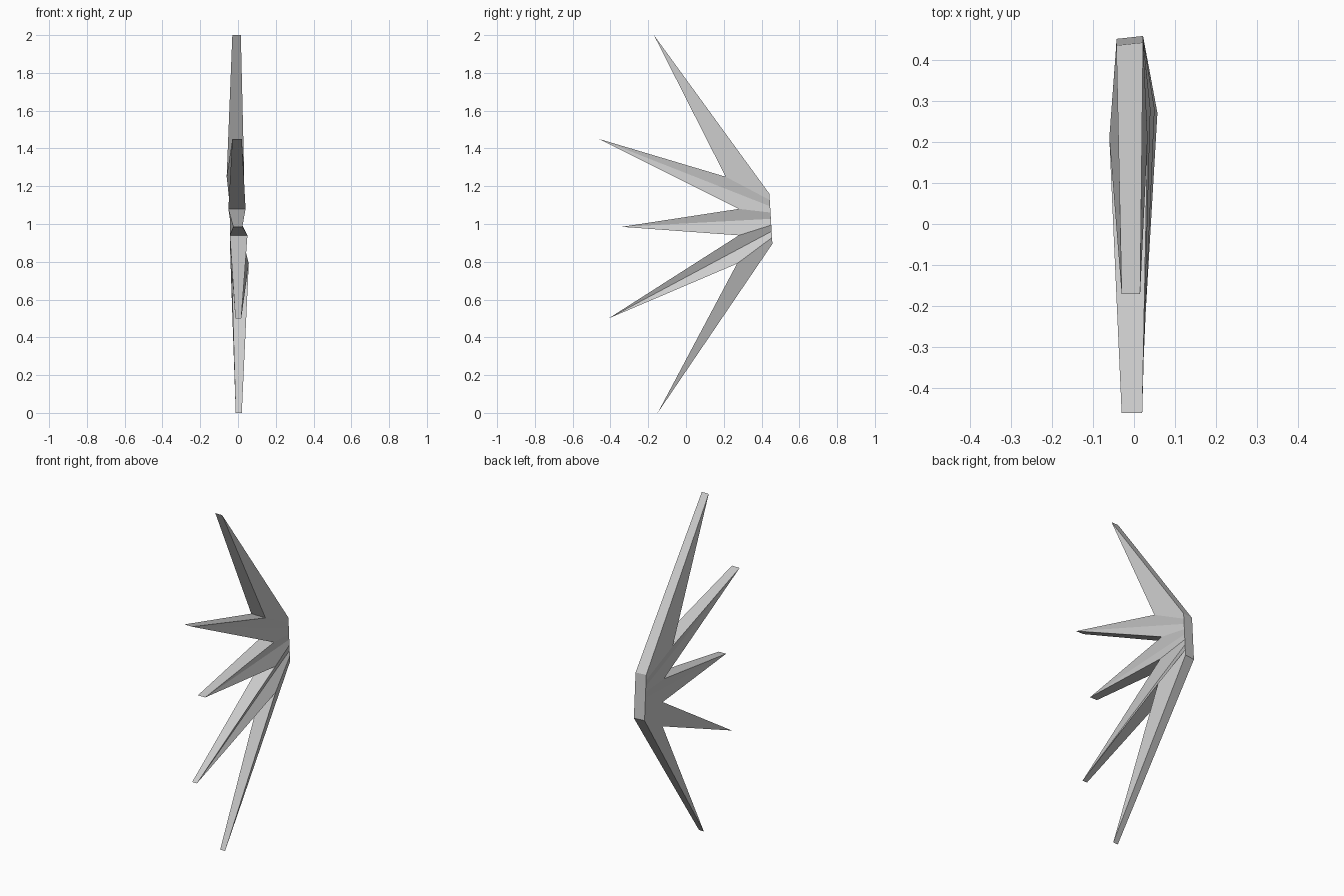
import bpy, bmesh

cube = bpy.data.objects.get("Cube")
if cube:
    bpy.data.objects.remove(cube, do_unlink=True)

grey = bpy.data.materials.new("light grey")
grey.use_nodes = True
colour = (0.6, 0.6, 0.6, 1)
grey.diffuse_color = colour
grey.node_tree.nodes["Principled BSDF"].inputs["Base Color"].default_value = colour

# Jagged front edge, tip and valley in turn: y, z, x of one side, x of the other
front = [
    (-0.17, 2.0, -0.03, 0.015),
    (0.21, 1.25, -0.06, 0.033),
    (-0.46, 1.45, -0.03, 0.02),
    (0.28, 1.08, -0.051, 0.04),
    (-0.34, 0.985, -0.025, 0.023),
    (0.28, 0.94, -0.043, 0.05),
    (-0.41, 0.5, -0.014, 0.017),
    (0.27, 0.79, -0.035, 0.057),
    (-0.15, 0.0, -0.012, 0.02),
]
last = len(front) - 1

# Narrow spine at the back, one step for each tip and valley
bm = bmesh.new()
front_pairs, spine_pairs = [], []
for i, (y, z, x0, x1) in enumerate(front):
    t = i / last
    front_pairs.append([bm.verts.new((x, y, z)) for x in (x0, x1)])
    spine_pairs.append([bm.verts.new((x, 0.439 + 0.016 * t + 0.11 * x, 1.16 - 0.265 * t))
                        for x in (-0.043, 0.022)])


def bridge(a, b):
    bm.faces.new((a[0], a[1], b[1], b[0]))


for i in range(last):
    f, g = front_pairs[i], front_pairs[i + 1]
    s, r = spine_pairs[i], spine_pairs[i + 1]
    bridge(f, g)
    bridge(s, r)
    # Creased flanks of the spikes
    for side in (0, 1):
        bm.faces.new((f[side], g[side], r[side], s[side]))

# Outer edges of the top and bottom spikes
bridge(front_pairs[0], spine_pairs[0])
bridge(front_pairs[last], spine_pairs[last])
bmesh.ops.recalc_face_normals(bm, faces=bm.faces)

mesh = bpy.data.meshes.new("spiked_fan")
bm.to_mesh(mesh)
bm.free()
mesh.materials.append(grey)
fan = bpy.data.objects.new("spiked_fan", mesh)
bpy.context.collection.objects.link(fan)
